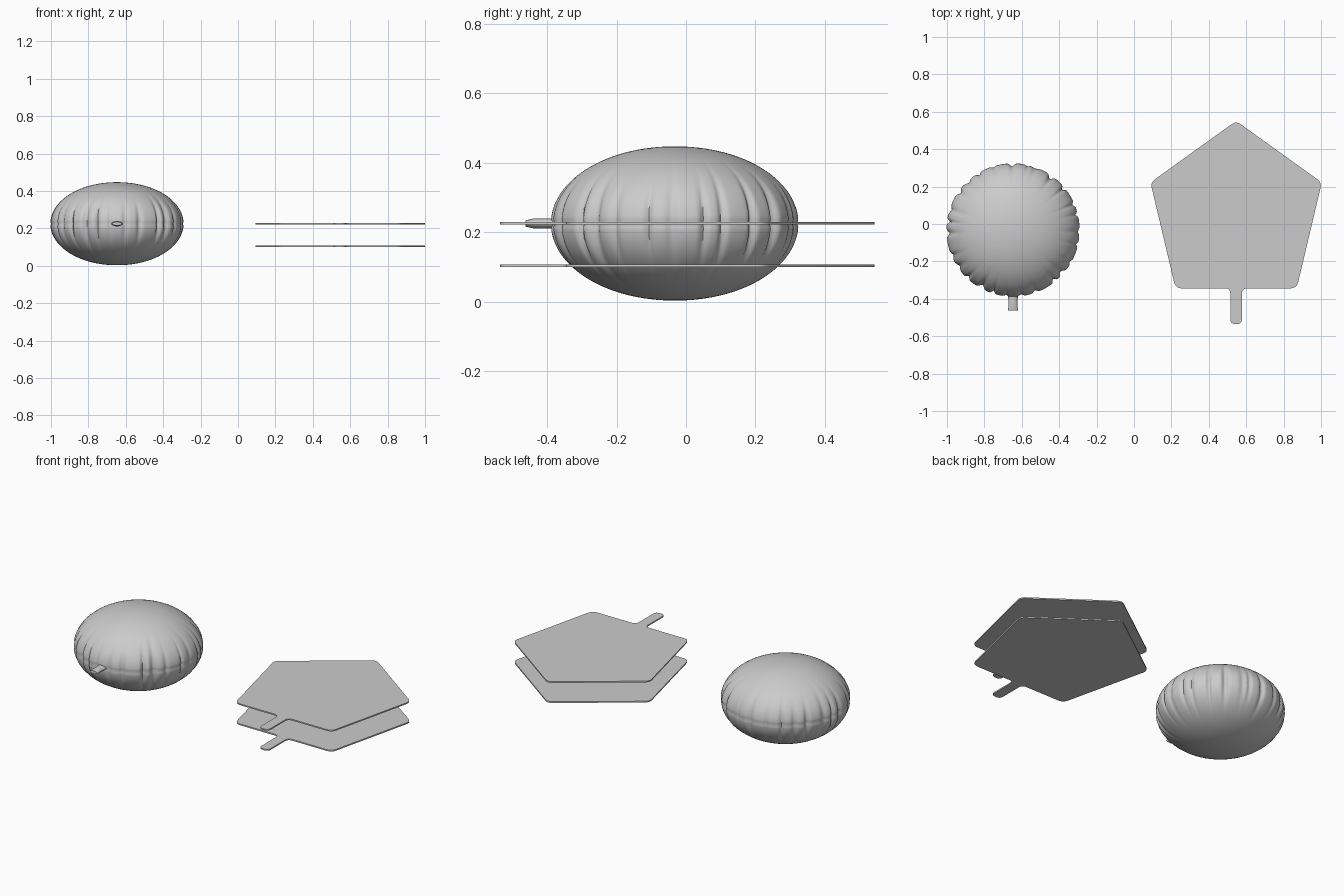
import bpy, bmesh, random
from math import sin, cos, pi, exp
from mathutils import Vector

if "Cube" in bpy.data.objects:
    bpy.data.objects.remove(bpy.data.objects["Cube"])

random.seed(7)


def add_object(name, bm):
    bmesh.ops.recalc_face_normals(bm, faces=bm.faces)
    mesh = bpy.data.meshes.new(name)
    bm.to_mesh(mesh)
    bm.free()
    ob = bpy.data.objects.new(name, mesh)
    bpy.context.collection.objects.link(ob)
    return ob


def smooth(ob, angle):
    bpy.ops.object.select_all(action='DESELECT')
    ob.select_set(True)
    bpy.context.view_layer.objects.active = ob
    bpy.ops.object.shade_smooth_by_angle(angle=angle)


def bridge(bm, a, b):
    n = len(a)
    for i in range(n):
        bm.faces.new((a[i], a[(i + 1) % n], b[(i + 1) % n], b[i]))


# Inflated balloon: flattened spheroid with irregular pleats gathered at the seam
CENTRE = Vector((-0.647, -0.032, 0.225))
RADIUS, HALF_HEIGHT = 0.357, 0.222
SEGS, ROWS = 288, 64
COUNT = 27
creases = [((i + random.uniform(-0.3, 0.3)) * 2 * pi / COUNT,
            random.uniform(0.02, 0.06),       # depth
            random.uniform(0.025, 0.05),      # angular width
            random.uniform(4, 12))            # fade towards the poles
           for i in range(COUNT)]

bm = bmesh.new()
rings = []
for j in range(1, ROWS):
    lat = -pi / 2 + pi * j / ROWS
    ring = []
    for i in range(SEGS):
        a = 2 * pi * i / SEGS
        scale = 1.0
        for ca, depth, width, fade in creases:
            d = (a - ca + pi) % (2 * pi) - pi
            if abs(d) < 4 * width:
                scale -= depth * exp(-(d / width) ** 2) * cos(lat) ** fade
        scale -= 0.010 * exp(-(lat / 0.03) ** 2)   # seam groove
        r = RADIUS * cos(lat) ** 0.98 * scale
        ring.append(bm.verts.new(CENTRE + Vector((
            r * cos(a), r * sin(a), HALF_HEIGHT * sin(lat)))))
    rings.append(ring)
for a, b in zip(rings, rings[1:]):
    bridge(bm, a, b)
for ring, sign in ((rings[0], -1), (rings[-1], 1)):
    pole = bm.verts.new(CENTRE + Vector((0, 0, sign * HALF_HEIGHT)))
    for i in range(SEGS):
        bm.faces.new((ring[i], ring[(i + 1) % SEGS], pole))
smooth(add_object("balloon", bm), 1.0)

# Filling neck: (y, half width, half height)
bm = bmesh.new()
sections = [(-0.36, 0.036, 0.022), (-0.385, 0.028, 0.014), (-0.41, 0.023, 0.014),
            (-0.44, 0.024, 0.014), (-0.462, 0.027, 0.009)]
rings = [[bm.verts.new((CENTRE.x + w * cos(2 * pi * i / 24), y,
                        CENTRE.z + h * sin(2 * pi * i / 24))) for i in range(24)]
         for y, w, h in sections]
for a, b in zip(rings, rings[1:]):
    bridge(bm, a, b)
bm.faces.new(rings[-1])
smooth(add_object("balloon_neck", bm), 0.8)


# Flat pentagon sheets with a filling tab: half outline as (x, y, corner cut)
half = [(0.0, 0.551, 0.03), (0.458, 0.222, 0.03), (0.324, -0.344, 0.035),
        (0.031, -0.344, 0.03), (0.031, -0.535, 0.028)]
corners = half + [(-x, y, c) for x, y, c in reversed(half[1:])]


def rounded(points, steps=8):
    out, n = [], len(points)
    for i, (x, y, c) in enumerate(points):
        p = Vector((x, y))
        a = p + (Vector(points[i - 1][:2]) - p).normalized() * c
        b = p + (Vector(points[(i + 1) % n][:2]) - p).normalized() * c
        for k in range(steps + 1):
            t = k / steps
            out.append(a * (1 - t) ** 2 + p * 2 * t * (1 - t) + b * t * t)
    return out


outline = rounded(corners)
for name, z in (("upper_sheet", 0.2255), ("lower_sheet", 0.1035)):
    bm = bmesh.new()
    low, high = ([bm.verts.new((0.546 + p.x, p.y, z + dz)) for p in outline]
                 for dz in (-0.004, 0.004))
    bridge(bm, low, high)
    bm.faces.new(low[::-1])
    bm.faces.new(high)
    smooth(add_object(name, bm), 0.6)
